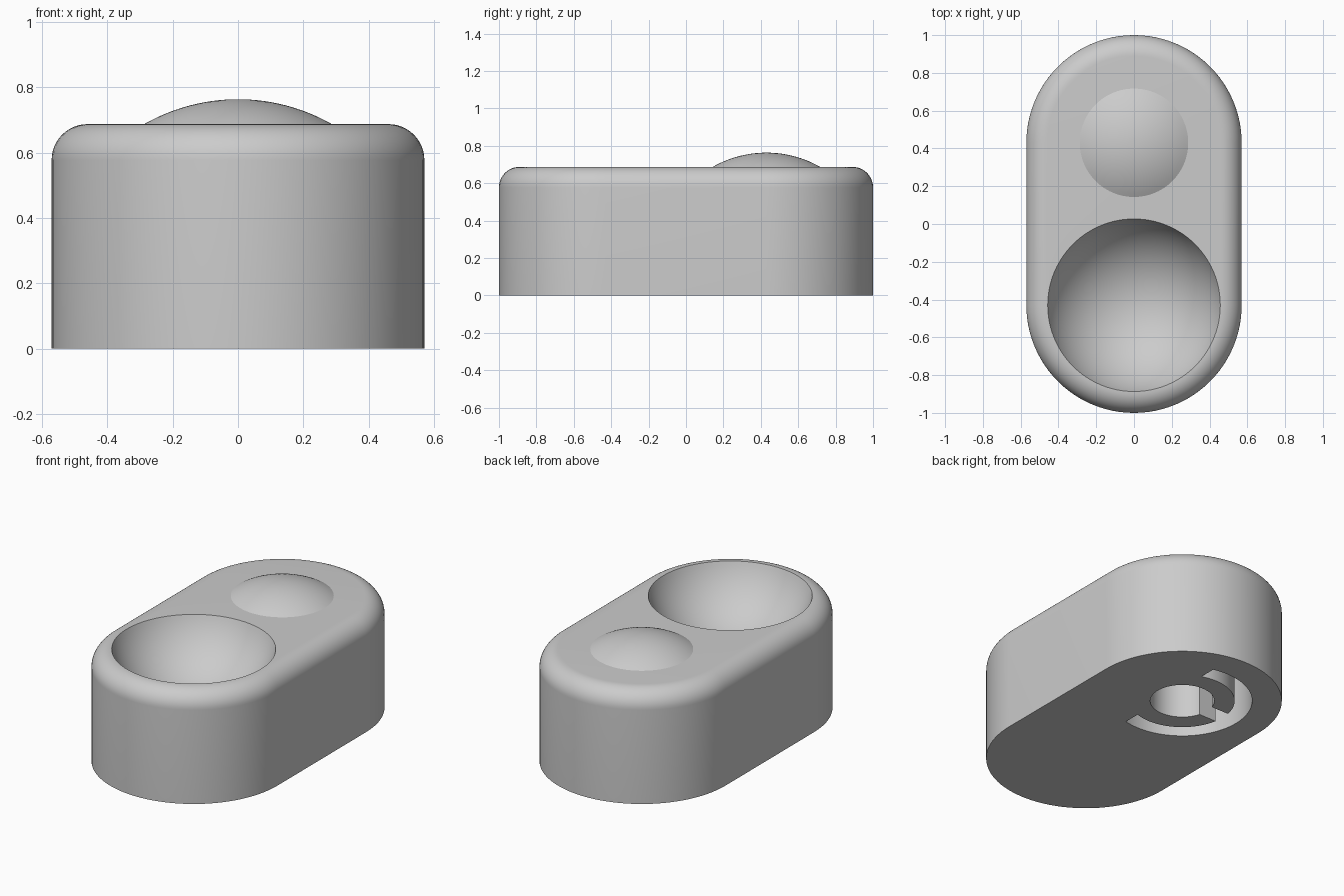
import bpy, bmesh, math
from math import sin, cos, pi, acos, sqrt

old = bpy.data.objects.get("Cube")
if old:
    bpy.data.objects.remove(old, do_unlink=True)

grey = bpy.data.materials.new("plain grey")
grey.use_nodes = True
grey.diffuse_color = (0.6, 0.6, 0.6, 1)
grey.node_tree.nodes["Principled BSDF"].inputs["Base Color"].default_value = (0.6, 0.6, 0.6, 1)

RADIUS, OFFSET, HEIGHT, FILLET = 0.57, 0.43, 0.687, 0.11
BOWL_R, BOWL_DEPTH = 0.457, 0.32
BUMP_R, BUMP_H = 0.287, 0.076
SOCKET_DEPTH = 0.35


def finish(name, bm):
    bmesh.ops.recalc_face_normals(bm, faces=bm.faces)
    mesh = bpy.data.meshes.new(name)
    bm.to_mesh(mesh)
    bm.free()
    mesh.materials.append(grey)
    obj = bpy.data.objects.new(name, mesh)
    bpy.context.collection.objects.link(obj)
    return obj


def loft(bm, rings):
    """Skin closed rings of points and cap both ends."""
    loops = [[bm.verts.new(p) for p in ring] for ring in rings]
    n = len(loops[0])
    for a, b in zip(loops, loops[1:]):
        for i in range(n):
            j = (i + 1) % n
            bm.faces.new((a[i], a[j], b[j], b[i]))
    bm.faces.new(loops[0][::-1])
    bm.faces.new(loops[-1])


def stadium(r, z, half=48):
    pts = []
    for side in (1, -1):
        for i in range(half + 1):
            a = pi * i / half
            pts.append((side * r * cos(a), side * (OFFSET + r * sin(a)), z))
    return pts


def circle(r, y, z, n=96):
    return [(r * cos(2 * pi * i / n), y + r * sin(2 * pi * i / n), z) for i in range(n)]


def prism(name, outline):
    bm = bmesh.new()
    loft(bm, [[(x, y + OFFSET, z) for x, y in outline] for z in (-0.1, SOCKET_DEPTH)])
    return finish(name, bm)


def arc(r, start, end, n=64):
    return [(r * cos(start + (end - start) * i / n), r * sin(start + (end - start) * i / n))
            for i in range(n + 1)]


def smooth(obj, degrees):
    bpy.ops.object.select_all(action='DESELECT')
    obj.select_set(True)
    bpy.context.view_layer.objects.active = obj
    bpy.ops.object.shade_smooth_by_angle(angle=math.radians(degrees))


# Body: rounded-end block with a filleted top edge
bm = bmesh.new()
rings = [stadium(RADIUS, 0)]
for k in range(13):
    t = pi / 2 * k / 12
    rings.append(stadium(RADIUS - FILLET * (1 - cos(t)), HEIGHT - FILLET * (1 - sin(t))))
loft(bm, rings)
body = finish("body", bm)

# Bowl cutter: sphere sunk into the front of the top
sphere_r = (BOWL_R ** 2 + BOWL_DEPTH ** 2) / (2 * BOWL_DEPTH)
bm = bmesh.new()
bmesh.ops.create_uvsphere(bm, u_segments=96, v_segments=64, radius=sphere_r)
bmesh.ops.translate(bm, verts=bm.verts, vec=(0, -OFFSET, HEIGHT - BOWL_DEPTH + sphere_r))
bowl = finish("bowl_cutter", bm)

# Underside socket cutters: centre hole, arc slot and the gap joining them
hole = prism("hole_cutter", arc(0.184, 0, 2 * pi)[:-1])
outer, inner, edge = 0.40, 0.30, 0.095
a, b = acos(edge / outer), acos(edge / inner)
slot = prism("slot_cutter", arc(outer, a, 2 * pi - a) + arc(inner, 2 * pi - b, b))
gap = prism("gap_cutter", [(-0.35, -0.055), (-0.1, -0.055), (-0.1, 0.055), (-0.35, 0.055)])

bpy.context.view_layer.objects.active = body
for cutter in (bowl, hole, slot, gap):
    mod = body.modifiers.new(cutter.name, 'BOOLEAN')
    mod.operation = 'DIFFERENCE'
    mod.solver = 'EXACT'
    mod.object = cutter
    bpy.ops.object.modifier_apply(modifier=mod.name)
    bpy.data.objects.remove(cutter, do_unlink=True)
smooth(body, 30)

# Bump: shallow dome on the back of the top
dome_r = (BUMP_R ** 2 + BUMP_H ** 2) / (2 * BUMP_H)
bm = bmesh.new()
rings = []
for k in range(14):
    r = BUMP_R * (1 - k / 14)
    rings.append(circle(r, OFFSET, HEIGHT + BUMP_H - dome_r + sqrt(dome_r ** 2 - r ** 2)))
rings.insert(0, circle(BUMP_R, OFFSET, HEIGHT - 0.02))
loft(bm, rings)
bump = finish("bump", bm)
smooth(bump, 35)
